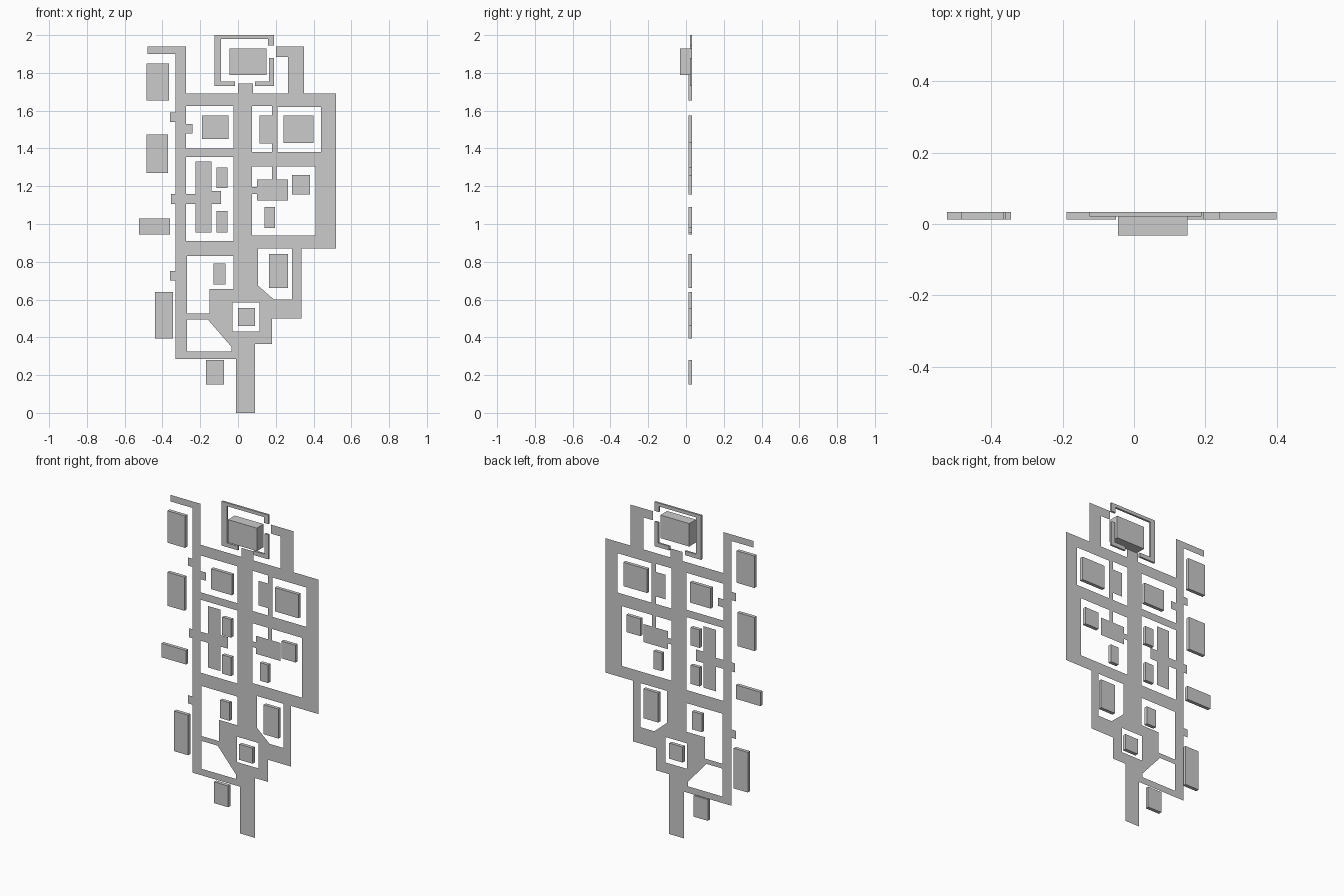
import bpy
import bmesh
from mathutils import Vector

default_cube = bpy.data.objects.get("Cube")
if default_cube:
    bpy.data.objects.remove(default_cube, do_unlink=True)

BACK = 0.033          # plane of the road sheet
BUILDING_FRONT = 0.012
WALL_FRONT = 0.021
MAIN_FRONT = -0.032

grey = bpy.data.materials.new("plain_grey")
grey.use_nodes = True
colour = (0.6, 0.6, 0.6, 1)
grey.diffuse_color = colour
grey.node_tree.nodes["Principled BSDF"].inputs["Base Color"].default_value = colour


def stepped(*values):
    """Right-angled loop from alternating x and z values."""
    xs, zs = values[::2], values[1::2]
    points = []
    for i, z in enumerate(zs):
        points += [(xs[i], z), (xs[(i + 1) % len(xs)], z)]
    return points


def plate(name, loops, front=None):
    """Fill an outline and its holes; give it depth if a front is set."""
    bm = bmesh.new()
    edges = []
    for loop in loops:
        verts = [bm.verts.new((x, BACK, z)) for x, z in loop]
        edges += [bm.edges.new((a, b)) for a, b in zip(verts, verts[1:] + verts[:1])]
    bmesh.ops.triangle_fill(bm, edges=edges, use_beauty=True, normal=Vector((0, -1, 0)))
    bmesh.ops.dissolve_limit(bm, angle_limit=0.01, verts=bm.verts[:], edges=bm.edges[:])
    if front is not None:
        result = bmesh.ops.extrude_face_region(bm, geom=bm.faces[:], use_keep_orig=True)
        moved = [g for g in result["geom"] if isinstance(g, bmesh.types.BMVert)]
        bmesh.ops.translate(bm, verts=moved, vec=(0, front - BACK, 0))
        bmesh.ops.recalc_face_normals(bm, faces=bm.faces[:])
    else:
        for face in bm.faces:
            face.normal_update()
            if face.normal.y > 0:
                face.normal_flip()
    mesh = bpy.data.meshes.new(name)
    bm.to_mesh(mesh)
    bm.free()
    mesh.materials.append(grey)
    obj = bpy.data.objects.new(name, mesh)
    bpy.context.collection.objects.link(obj)
    return obj


def block(name, left, right, bottom, top, front=BUILDING_FRONT):
    return plate(name, [stepped(left, bottom, right, top)], front)


# Road sheet: outer edge, from the stem up the +x side and down the other
right_edge = (-.01, 0, .09, .365, .18, .5, .335, .87, .52, 1.69, .35, 1.94,
              .2, 1.885, .265, 1.69, .08, 1.745, 0, 1.69)
left_edge = (-.275, 1.94, -.48, 1.9, -.33, 1.59, -.36, 1.54, -.33, 1.16,
             -.355, 1.105, -.33, .75, -.36, .7, -.33, .285)
outline = stepped(*right_edge, *left_edge)

# Open lots between the roads
upper_left_lot = stepped(-.275, 1.625, -.025, 1.4, -.275, 1.48, -.24, 1.53)
upper_middle_lot = stepped(.075, 1.625, .18, 1.575, .115, 1.425, .18, 1.38)
upper_right_lot = stepped(.21, 1.62, .44, 1.38)
middle_left_lot = stepped(-.275, 1.355, -.025, .91, -.275, 1.105, -.225, .955,
                          -.14, 1.105, -.09, 1.175, -.14, 1.33, -.225, 1.16)
middle_small_lot = stepped(.075, 1.305, .18, 1.235, .1, 1.195)
middle_right_lot = stepped(.205, 1.305, .41, .94, .075, 1.16, .1, 1.125,
                           .265, 1.235)
lower_left_lot = stepped(-.27, .83, -.025, .655, -.15, .525)
lower_right_lot = [(.105, .87 - .001), (.285, .87 - .001), (.285, .6), (.19, .6), (.105, .675)]
slanted_lot = [(-.27, .495), (-.16, .495), (-.035, .35), (-.035, .325), (-.27, .325)]
square_lot = stepped(-.03, .585, .115, .43)

plate("road_sheet", [outline, upper_left_lot, upper_middle_lot, upper_right_lot,
                     middle_left_lot, middle_small_lot, middle_right_lot,
                     lower_left_lot, lower_right_lot, slanted_lot, square_lot])

# Main building and the broken wall around it
block("main_building", -.045, .15, 1.79, 1.93, MAIN_FRONT)
plate("long_wall", [stepped(-.015, 1.73, -.125, 2, .19, 1.945, .16, 1.98, -.09, 1.755)],
      WALL_FRONT)
plate("corner_wall", [stepped(.09, 1.73, .19, 1.88, .165, 1.755)], WALL_FRONT)

# Buildings outside the road network
block("outer_building_top", -.485, -.365, 1.655, 1.85)
block("outer_building_upper", -.485, -.37, 1.27, 1.475)
block("outer_building_middle", -.525, -.36, .945, 1.03)
block("outer_building_lower", -.44, -.345, .395, .64)
block("outer_building_bottom", -.17, -.075, .15, .28)

# Buildings inside the lots
block("upper_right_side_building", -.19, -.05, 1.45, 1.575)
block("upper_left_side_building", .24, .4, 1.43, 1.575)
block("parking_building_upper", -.115, -.055, 1.19, 1.3)
block("parking_building_lower", -.115, -.055, .955, 1.07)
block("yard_building_large", .285, .38, 1.155, 1.26)
block("yard_building_small", .14, .195, .98, 1.09)
block("lower_small_building", -.13, -.065, .68, .79)
block("lower_tall_building", .165, .265, .66, .84)
block("square_building", 0, .09, .46, .555)
